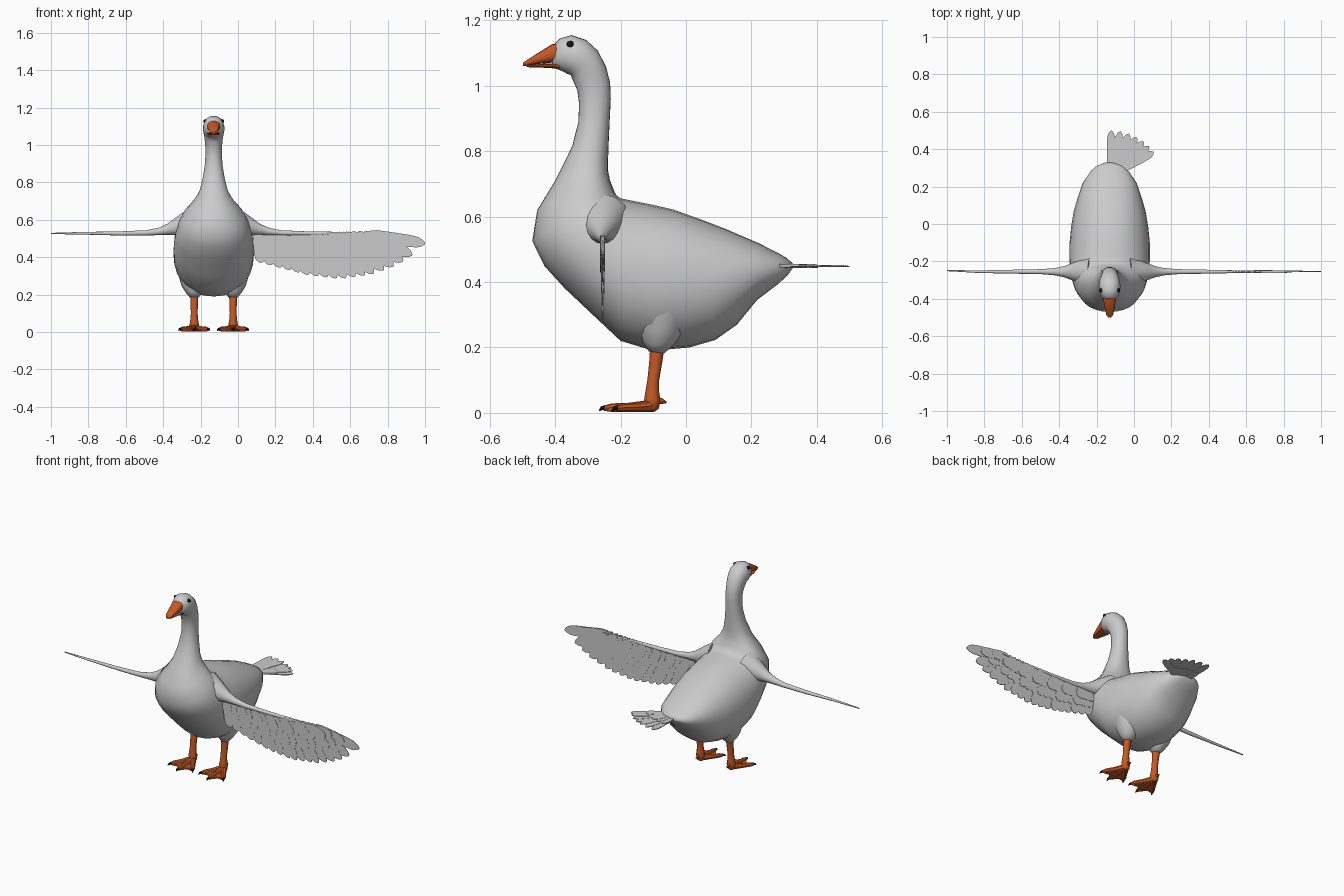
import bpy, bmesh, math
from mathutils import Vector

if "Cube" in bpy.data.objects:
    bpy.data.objects.remove(bpy.data.objects["Cube"])

CX = -0.13  # body centre line (only one wing carries feathers)


def material(name, rgb):
    m = bpy.data.materials.new(name)
    m.diffuse_color = (*rgb, 1)
    m.use_nodes = True
    m.node_tree.nodes["Principled BSDF"].inputs["Base Color"].default_value = m.diffuse_color
    return m


ORANGE = material("orange", (0.55, 0.10, 0.02))
BLACK = material("black", (0.01, 0.01, 0.01))


def finish(name, bm, mat=None, angle=40):
    bmesh.ops.recalc_face_normals(bm, faces=bm.faces)
    me = bpy.data.meshes.new(name)
    bm.to_mesh(me)
    bm.free()
    ob = bpy.data.objects.new(name, me)
    bpy.context.collection.objects.link(ob)
    if mat:
        me.materials.append(mat)
    bpy.ops.object.select_all(action='DESELECT')
    ob.select_set(True)
    bpy.context.view_layer.objects.active = ob
    bpy.ops.object.shade_smooth_by_angle(angle=math.radians(angle))
    return ob


def loft(bm, rings):
    """Skin closed rings of points and cap both ends."""
    vs = [[bm.verts.new(p) for p in r] for r in rings]
    n = len(vs[0])
    for a, b in zip(vs, vs[1:]):
        for i in range(n):
            bm.faces.new((a[i], a[(i + 1) % n], b[(i + 1) % n], b[i]))
    bm.faces.new(vs[0])
    bm.faces.new(vs[-1][::-1])


def profile_rings(rows, n, power, cx=CX):
    """Rows of (top y, top z, bottom y, bottom z, half width) -> superellipse rings."""
    def sp(v):
        return math.copysign(abs(v) ** (2 / power), v)
    rings = []
    for ty, tz, by, bz, w in rows:
        top, bot = Vector((cx, ty, tz)), Vector((cx, by, bz))
        c, h = (top + bot) / 2, (top - bot) / 2
        rings.append([c + h * sp(math.cos(t)) + Vector((w * sp(math.sin(t)), 0, 0))
                      for t in (2 * math.pi * i / n for i in range(n))])
    return rings


def tube(bm, rows, n=12):
    """Rows of (x, y, z, radius) -> tapered tube."""
    pts = [Vector(r[:3]) for r in rows]
    d = pts[-1] - pts[0]
    ref = Vector([1.0 if i == min(range(3), key=lambda k: abs(d[k])) else 0.0 for i in range(3)])
    rings = []
    for i, r in enumerate(rows):
        t = (pts[min(i + 1, len(pts) - 1)] - pts[max(i - 1, 0)]).normalized()
        u = t.cross(ref).normalized()
        v = t.cross(u)
        rings.append([pts[i] + r[3] * (u * math.cos(a) + v * math.sin(a))
                      for a in (2 * math.pi * k / n for k in range(n))])
    loft(bm, rings)


def feather(bm, base, tip, width, thick, place, shift=0.0):
    """Flat round-tipped blade; place maps (a, b, depth) to 3D."""
    base, tip = Vector(base), Vector(tip)
    d = tip - base
    s = Vector((-d.y, d.x)).normalized() * width / 2
    half = [(0, .7), (.3, .95), (.7, 1), (.86, .88), (.95, .55), (1, .12)]
    outline = [base + d * u + s * w for u, w in half] + [base + d * u - s * w for u, w in half[::-1]]
    loft(bm, [[place(p.x, p.y, shift + k * thick / 2) for p in outline] for k in (-1, 1)])


def lerp_table(table, t):
    for a, b in zip(table, table[1:]):
        if t <= b[0]:
            f = (t - a[0]) / (b[0] - a[0])
            return [p + (q - p) * f for p, q in zip(a[1:], b[1:])]
    return table[-1][1:]


# body, neck and head as one skin from tail to face
bm = bmesh.new()
rows = [(.328, .455, .326, .442, .03), (.31, .472, .31, .42, .07), (.285, .487, .283, .395, .10),
        (.22, .52, .217, .345, .145), (.12, .563, .156, .27, .172), (.05, .59, .09, .223, .192),
        (-.04, .622, .01, .20, .206), (-.11, .638, -.10, .19, .215), (-.17, .65, -.20, .22, .215),
        (-.20, .656, -.28, .295, .212), (-.213, .665, -.37, .38, .203), (-.222, .685, -.433, .449, .188),
        (-.232, .71, -.47, .525, .163), (-.238, .74, -.455, .62, .115), (-.238, .78, -.40, .71, .078),
        (-.236, .837, -.348, .815, .058), (-.233, .90, -.329, .89, .047), (-.23, .96, -.327, .945, .044),
        (-.232, 1.01, -.332, .985, .045), (-.245, 1.06, -.345, 1.015, .049), (-.27, 1.108, -.352, 1.033, .055),
        (-.305, 1.14, -.362, 1.036, .058), (-.35, 1.155, -.378, 1.045, .054),
        (-.385, 1.145, -.392, 1.05, .044), (-.405, 1.125, -.41, 1.057, .028)]
loft(bm, profile_rings(rows, 28, 2.15))
finish("body", bm, angle=60)

# beak, upper and lower halves
bm = bmesh.new()
loft(bm, profile_rings([(-.385, 1.132, -.385, 1.068, .036), (-.41, 1.127, -.41, 1.071, .034),
                        (-.45, 1.102, -.45, 1.067, .027), (-.485, 1.08, -.485, 1.062, .019),
                        (-.499, 1.07, -.499, 1.06, .009)], 14, 2.6))
finish("upper_beak", bm, ORANGE)
bm = bmesh.new()
loft(bm, profile_rings([(-.385, 1.069, -.385, 1.052, .033), (-.43, 1.068, -.43, 1.055, .028),
                        (-.488, 1.063, -.488, 1.057, .014)], 14, 2.6))
finish("lower_beak", bm, ORANGE)

for s, side in ((-1, "right"), (1, "left")):
    # eye
    bm = bmesh.new()
    bmesh.ops.create_uvsphere(bm, u_segments=12, v_segments=8, radius=.011)
    bmesh.ops.translate(bm, verts=bm.verts, vec=(CX + s * .045, -.354, 1.127))
    finish(side + "_eye", bm, BLACK)

    # wing arm flaring into the shoulder
    bm = bmesh.new()
    tube(bm, [(CX + s * x, -.255 + (x > .8) * .006, z, r) for x, z, r in
              ((.10, .585, .085), (.16, .572, .062), (.20, .56, .046), (.24, .549, .031), (.29, .538, .020),
               (.36, .530, .014), (.5, .527, .011), (.7, .528, .007), (.87, .527, .003))], 14)
    finish(side + "_wing_arm", bm, angle=60)

    # thigh bulge
    lx = CX + s * .104
    bm = bmesh.new()
    tube(bm, [(lx, -.07, .32, .09), (lx, -.08, .25, .07), (lx, -.087, .21, .045), (lx, -.09, .185, .024)], 14)
    finish(side + "_thigh", bm, angle=60)

    # shank, toes and web
    bm = bmesh.new()
    tube(bm, [(lx, -.088, .20, .022), (lx, -.092, .16, .020), (lx, -.10, .10, .018), (lx, -.103, .065, .021),
              (lx, -.103, .04, .025), (lx, -.105, .015, .022), (lx, -.105, .005, .012)])
    tips = [(-.075, -.212), (0, -.25), (.075, -.212)]
    for dx, ty in tips:
        tube(bm, [(lx, -.10, .022, .019), (lx + dx * .5, (ty - .10) / 2, .017, .014),
                  (lx + dx * .85, ty * .85 - .015, .016, .013), (lx + dx, ty, .014, .008)], 8)
    tube(bm, [(lx, -.10, .04, .014), (lx, -.075, .036, .009), (lx, -.06, .032, .003)], 8)
    web = [(0, -.10)]
    for a, b in zip(tips, tips[1:]):
        web += [a, ((a[0] + b[0]) * .45, (a[1] + b[1]) / 2 + .025)]
    web.append(tips[2])
    loft(bm, [[(lx + x, y, z) for x, y in web] for z in (.006, .016)])
    finish(side + "_leg", bm, ORANGE)

    # claws
    bm = bmesh.new()
    for dx, ty in tips:
        tube(bm, [(lx + dx * .97, ty + .003, .016, .008), (lx + dx * 1.07, ty - .008, .014, .006),
                  (lx + dx * 1.12, ty - .016, .006, .001)], 8)
    finish(side + "_claws", bm, BLACK)

# wing feathers: flights, then two shorter and thicker covert layers
tip_curve = [(0, .125, .37), (.3, .38, .305), (.5, .55, .285), (.7, .72, .31),
             (.85, .855, .36), (.94, .93, .41), (1, 1.0, .473)]
for name, count, frac, width, thick in (("flight_feathers", 18, 1, .064, .003),
                                        ("middle_coverts", 18, .66, .062, .008),
                                        ("small_coverts", 20, .38, .06, .013)):
    bm = bmesh.new()
    for i in range(count):
        t = i / (count - 1)
        base = Vector((.105 + .60 * t, .522))
        tip = base + (Vector(lerp_table(tip_curve, t)) - base) * frac
        feather(bm, base, tip, width, thick, lambda a, b, d: (a, -.255 + d, b), (i % 3 - 1) * .0012)
    finish(name, bm, angle=30)

# tail fan, present on one side only
for name, count, frac, thick in (("tail_feathers", 7, 1, .004), ("tail_coverts", 6, .58, .010)):
    bm = bmesh.new()
    for i in range(count):
        t = i / (count - 1)
        ang = math.radians(90 - 62 * t)
        base = Vector((-.122 + .05 * t, .27 + .02 * t))
        tip = base + Vector((math.cos(ang), math.sin(ang))) * (.23 - .03 * t) * frac
        feather(bm, base, tip, .046, thick, lambda a, b, d: (a, b, .449 + d), (i % 3 - 1) * .0012)
    finish(name, bm, angle=30)
